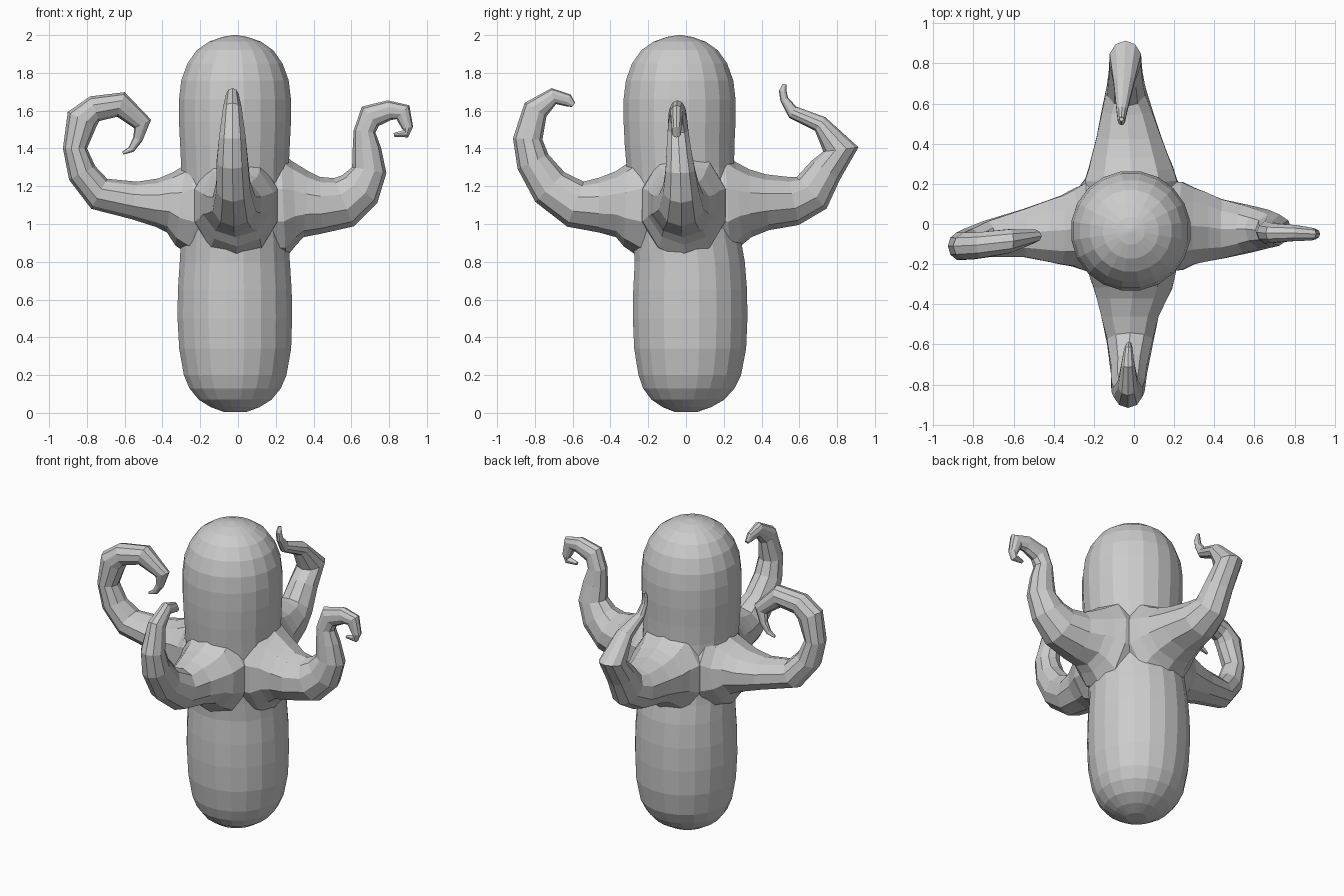
import bpy, bmesh, math
from mathutils import Vector


def skin(name, rings):
    """Skin a list of closed rings into a capped tube."""
    bm = bmesh.new()
    loops = [[bm.verts.new(p) for p in ring] for ring in rings]
    n = len(loops[0])
    for a, b in zip(loops, loops[1:]):
        for i in range(n):
            j = (i + 1) % n
            bm.faces.new((a[i], a[j], b[j], b[i]))
    bm.faces.new(loops[0])
    bm.faces.new(loops[-1])
    bmesh.ops.recalc_face_normals(bm, faces=bm.faces)
    me = bpy.data.meshes.new(name)
    bm.to_mesh(me)
    bm.free()
    ob = bpy.data.objects.new(name, me)
    bpy.context.collection.objects.link(ob)
    return ob


def circle(n):
    return [(math.cos(2 * math.pi * (i + .5) / n), math.sin(2 * math.pi * (i + .5) / n)) for i in range(n)]


def tentacle(name, direction, stations, sides=10):
    """Stations: distance out, sideways position, height, half thickness, half width."""
    out = Vector(direction)
    side = Vector((abs(out.y), abs(out.x), 0))
    up = Vector((0, 0, 1))
    rings = []
    for i, (r, s, z, thick, wide) in enumerate(stations):
        a, b = stations[max(i - 1, 0)], stations[min(i + 1, len(stations) - 1)]
        t = Vector((b[0] - a[0], b[2] - a[2])).normalized()
        normal = up * t.x - out * t.y
        centre = out * r + side * s + up * z
        rings.append([centre + side * wide * c + normal * thick * k for c, k in circle(sides)])
    return skin(name, rings)


# Body: rounded column, (height, radius, centre x, centre y)
profile = [(.005, .06, -.015, 0), (.03, .13, -.015, .005), (.07, .195, -.015, .01),
           (.13, .245, -.015, .015), (.2, .275, -.015, .02), (.34, .3, -.015, .022),
           (.5, .307, -.017, .022), (.65, .305, -.017, .022), (.8, .295, -.017, .02),
           (.92, .288, -.017, .005), (1.1, .285, -.016, -.015), (1.3, .288, -.016, -.03),
           (1.42, .294, -.016, -.034), (1.54, .3, -.016, -.034), (1.66, .3, -.016, -.034),
           (1.76, .288, -.016, -.034), (1.85, .255, -.016, -.034), (1.92, .205, -.016, -.034),
           (1.965, .14, -.016, -.034), (1.99, .07, -.016, -.034), (2.0, .01, -.016, -.034)]
body = skin("body", [[(x + r * c, y + r * s, z) for c, s in circle(20)] for z, r, x, y in profile])

# Tentacles, flared at the root and curling to a thin tip
left = tentacle("left_tentacle", (-1, 0, 0), [
    (.08, -.015, 1.1, .28, .24), (.24, -.015, 1.1, .28, .23), (.305, -.02, 1.1, .215, .2),
    (.36, -.03, 1.115, .16, .18), (.43, -.035, 1.113, .128, .16), (.55, -.045, 1.125, .1, .125),
    (.735, -.075, 1.16, .09, .095), (.825, -.1, 1.27, .078, .08), (.863, -.11, 1.4, .064, .072),
    (.825, -.11, 1.555, .085, .07), (.76, -.105, 1.61, .07, .068), (.62, -.085, 1.633, .068, .062),
    (.505, -.06, 1.53, .05, .035), (.53, -.05, 1.45, .026, .024), (.565, -.05, 1.395, .018, .016),
    (.61, -.05, 1.375, .008, .008)])

right = tentacle("right_tentacle", (1, 0, 0), [
    (.08, -.015, 1.1, .28, .24), (.24, -.01, 1.1, .28, .23), (.3, -.01, 1.11, .22, .2),
    (.36, -.015, 1.105, .175, .18), (.44, -.025, 1.1, .15, .155), (.56, -.025, 1.115, .138, .125),
    (.645, -.025, 1.185, .118, .1), (.695, -.03, 1.285, .092, .082), (.682, -.038, 1.395, .076, .068),
    (.67, -.042, 1.49, .058, .058), (.7, -.045, 1.57, .068, .05), (.8, -.045, 1.602, .053, .042),
    (.873, -.05, 1.592, .05, .034), (.897, -.05, 1.51, .03, .027), (.89, -.05, 1.478, .022, .024),
    (.825, -.05, 1.472, .01, .012)])

front = tentacle("front_tentacle", (0, -1, 0), [
    (.08, -.015, 1.1, .28, .24), (.24, -.01, 1.1, .28, .23), (.32, -.005, 1.1, .22, .205),
    (.37, -.01, 1.105, .175, .185), (.46, -.02, 1.1, .145, .15), (.585, -.02, 1.105, .127, .12),
    (.72, -.025, 1.195, .11, .095), (.81, -.03, 1.33, .09, .087), (.838, -.03, 1.45, .078, .075),
    (.797, -.03, 1.605, .068, .052), (.7, -.03, 1.677, .044, .035), (.625, -.028, 1.655, .034, .022),
    (.595, -.025, 1.63, .014, .012)])

back = tentacle("back_tentacle", (0, 1, 0), [
    (.08, -.015, 1.1, .28, .24), (.22, -.015, 1.1, .28, .24), (.28, -.015, 1.11, .22, .22),
    (.34, -.02, 1.11, .18, .2), (.43, -.025, 1.115, .148, .17), (.57, -.035, 1.122, .13, .13),
    (.665, -.04, 1.165, .115, .1), (.74, -.042, 1.285, .09, .088), (.82, -.043, 1.395, .094, .082),
    (.71, -.05, 1.53, .045, .055), (.565, -.06, 1.592, .035, .028), (.52, -.062, 1.66, .022, .02),
    (.512, -.062, 1.705, .02, .018), (.522, -.062, 1.74, .01, .01)])

# Fuse the tentacles into the body as one skin
arms = (left, right, front, back)
for arm in arms:
    mod = body.modifiers.new("fuse_" + arm.name, 'BOOLEAN')
    mod.operation = 'UNION'
    mod.solver = 'EXACT'
    mod.object = arm
bpy.context.view_layer.update()
fused = bpy.data.meshes.new_from_object(body.evaluated_get(bpy.context.evaluated_depsgraph_get()))
body.modifiers.clear()
body.data = fused
for arm in arms:
    bpy.data.objects.remove(arm)
